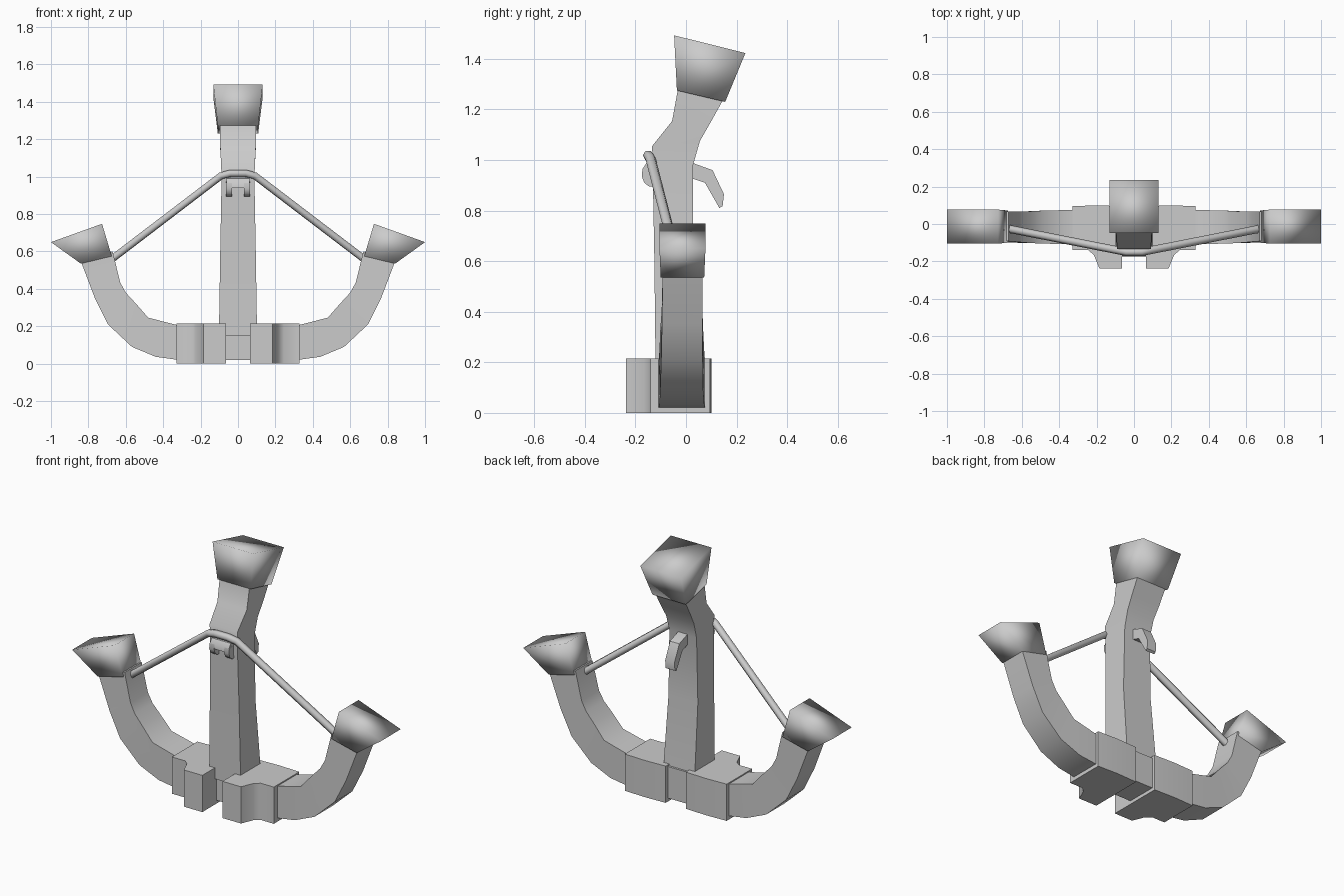
import bpy, bmesh
from mathutils import Vector

if "Cube" in bpy.data.objects:
    bpy.data.objects.remove(bpy.data.objects["Cube"])


def finish(name, bm, angle=None):
    bmesh.ops.recalc_face_normals(bm, faces=bm.faces)
    me = bpy.data.meshes.new(name)
    bm.to_mesh(me)
    bm.free()
    ob = bpy.data.objects.new(name, me)
    bpy.context.collection.objects.link(ob)
    for p in me.polygons:
        p.use_smooth = True
    if angle:
        bpy.ops.object.select_all(action='DESELECT')
        ob.select_set(True)
        bpy.context.view_layer.objects.active = ob
        bpy.ops.object.shade_smooth_by_angle(angle=angle)
    return ob


def loft(name, rings, angle=None):
    bm = bmesh.new()
    rows = [[bm.verts.new(p) for p in r] for r in rings]
    n = len(rows[0])
    for a, b in zip(rows, rows[1:]):
        for i in range(n):
            j = (i + 1) % n
            bm.faces.new((a[i], a[j], b[j], b[i]))
    bm.faces.new(rows[0][::-1])
    bm.faces.new(rows[-1])
    return finish(name, bm, angle)


# ring lying across the stock: front and back (y, z) points with a half width
def stock_ring(f, b, w):
    return [(-w, *f), (w, *f), (w, *b), (-w, *b)]


# ring across a limb: outer and inner (x, z) points with front and back y
def limb_ring(o, i, y0, y1, s):
    return [(s * o[0], y0, o[1]), (s * i[0], y0, i[1]),
            (s * i[0], y1, i[1]), (s * o[0], y1, o[1])]


# stock
loft("stock", [stock_ring(*r) for r in [
    ((-.12, .15), (.068, .15), .102),
    ((-.125, .60), (.026, .60), .095),
    ((-.132, .98), (.028, .98), .088),
    ((-.134, 1.055), (.055, 1.075), .09),
    ((-.055, 1.154), (.095, 1.145), .095),
    ((-.03, 1.29), (.145, 1.235), .097)]], 0.9)

# butt cap
loft("butt_cap", [stock_ring((-.036, 1.275), (.155, 1.23), .108),
                  stock_ring((-.047, 1.493), (.235, 1.423), .132)])

# curved limbs, tip caps and front wraps, left and right
limb = [((0, .02), (0, .205), -.108, .075),
        ((.33, .022), (.33, .208), -.108, .075),
        ((.44, .037), (.48, .246), -.105, .072),
        ((.567, .09), (.55, .326), -.102, .068),
        ((.695, .21), (.60, .38), -.098, .066),
        ((.765, .35), (.63, .435), -.095, .066),
        ((.845, .56), (.67, .60), -.092, .066)]
wrap = [(.065, .095), (.20, .1), (.33, .095), (.33, -.14), (.245, -.14),
        (.215, -.165), (.185, -.237), (.065, -.237)]
for side, s in (("left", -1), ("right", 1)):
    loft(side + "_limb", [limb_ring(*r, s) for r in limb], 0.9)
    loft(side + "_tip_cap", [limb_ring((.84, .535), (.675, .575), -.1, .072, s),
                             limb_ring((1.0, .65), (.727, .748), -.105, .077, s)])
    loft(side + "_wrap", [[(s * x, y, z) for x, y in wrap] for z in (0, .215)], 0.9)

# bow string
cu = bpy.data.curves.new("bow_string", 'CURVE')
cu.dimensions = '3D'
cu.bevel_depth = .021
cu.bevel_resolution = 1
cu.use_fill_caps = True
half = [(.70, -.02, .54), (.09, -.14, 1.005), (.04, -.15, 1.018)]
pts = [(-x, y, z) for x, y, z in half] + half[::-1]
sp = cu.splines.new('POLY')
sp.points.add(len(pts) - 1)
for p, c in zip(sp.points, pts):
    p.co = (*c, 1)
sp.use_smooth = True
bpy.context.collection.objects.link(bpy.data.objects.new("bow_string", cu))


# side profile in (y, z) extruded between two x values
def side_plate(name, prof, x0, x1):
    return loft(name, [[(x, y, z) for y, z in prof] for x in (x0, x1)], 0.7)


# string catch with two prongs
side_plate("catch_block", [(-.10, .94), (-.174, .94), (-.172, .965),
                           (-.155, .99), (-.10, 1.0)], -.062, .062)
for side, s in (("left", -1), ("right", 1)):
    side_plate(side + "_catch_prong", [(-.10, .895), (-.145, .895), (-.165, .91),
               (-.175, .935), (-.172, .965), (-.10, .98)], s * .032, s * .064)

# trigger
side_plate("trigger", [(-.02, .915), (.015, .93), (.075, .91), (.132, .81), (.145, .818),
                       (.15, .865), (.105, .96), (.03, .987), (-.02, .985)], -.03, .03)
